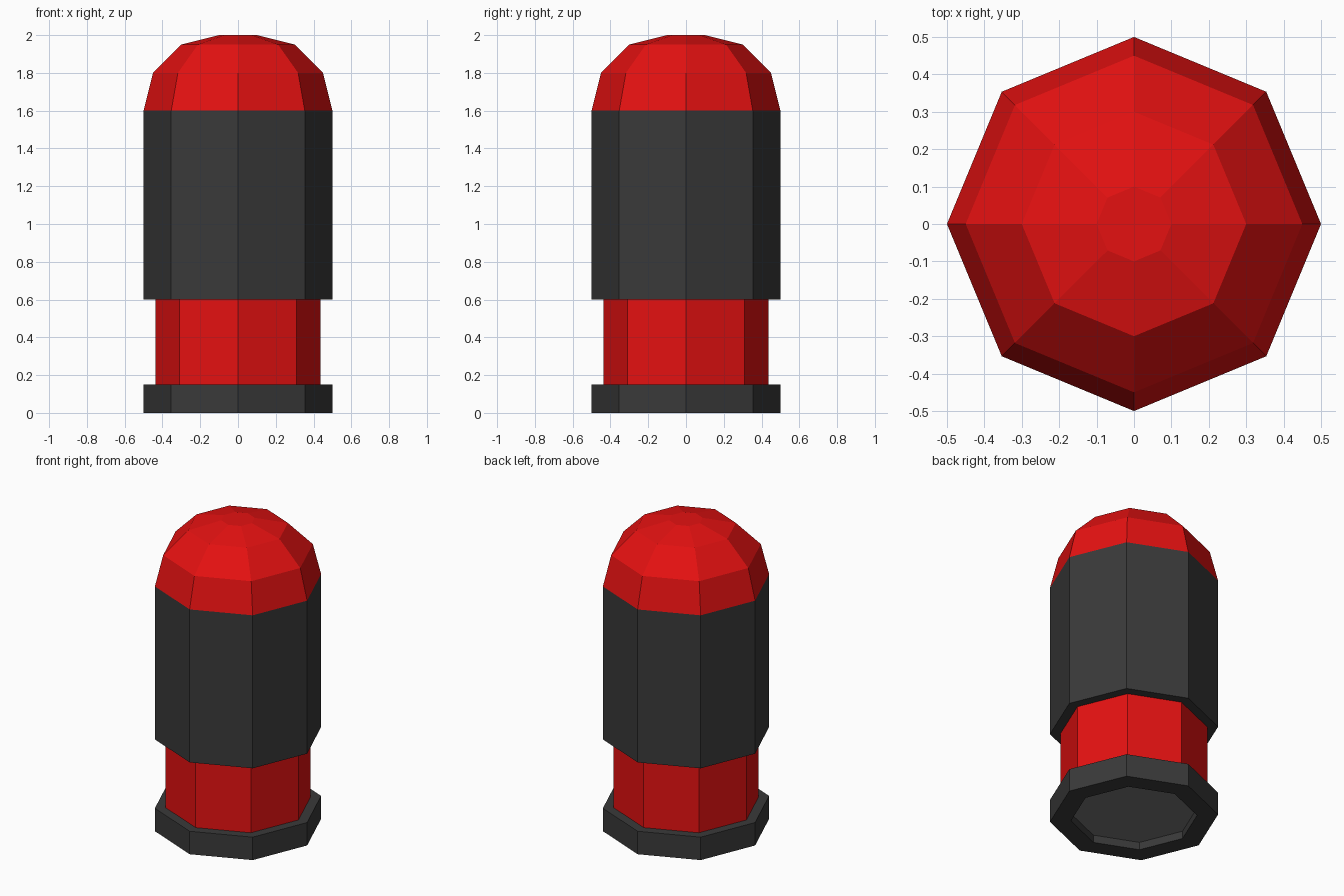
import bpy
import math

if "Cube" in bpy.data.objects:
    bpy.data.objects.remove(bpy.data.objects["Cube"])

SIDES = 8


def material(name, colour):
    mat = bpy.data.materials.new(name)
    mat.diffuse_color = (*colour, 1.0)
    mat.use_nodes = True
    mat.node_tree.nodes["Principled BSDF"].inputs["Base Color"].default_value = mat.diffuse_color
    return mat


red = material("red", (0.78, 0.0056, 0.0056))
dark = material("dark_grey", (0.042, 0.042, 0.042))
grey = material("mid_grey", (0.18, 0.18, 0.18))


def lathe(name, profile, mat, cap_start=False, cap_end=False):
    """Turn a (radius, z) profile, listed from underside to top, into an octagonal shell."""
    verts, faces = [], []
    for r, z in profile:
        for j in range(SIDES):
            a = 2 * math.pi * j / SIDES
            verts.append((r * math.cos(a), r * math.sin(a), z))
    for i in range(len(profile) - 1):
        for j in range(SIDES):
            k = (j + 1) % SIDES
            lo, hi = i * SIDES, (i + 1) * SIDES
            faces.append((lo + j, lo + k, hi + k, hi + j))
    if cap_start:
        faces.append(tuple(reversed(range(SIDES))))
    if cap_end:
        faces.append(tuple(range(len(verts) - SIDES, len(verts))))
    mesh = bpy.data.meshes.new(name)
    mesh.from_pydata(verts, [], faces)
    mesh.materials.append(mat)
    mesh.update()
    obj = bpy.data.objects.new(name, mesh)
    bpy.context.collection.objects.link(obj)
    return obj


# Base rim: recess wall, underside ring, outer wall and top ledge
lathe("base_rim", [(0.375, 0.05), (0.375, 0), (0.5, 0), (0.5, 0.15), (0.4375, 0.15)], dark)

# Recessed floor under the base
lathe("base_recess", [(0.375, 0.05)], grey, cap_start=True)

# Narrow neck
lathe("neck", [(0.4375, 0.15), (0.4375, 0.6)], red)

# Main casing with overhanging underside
lathe("casing", [(0.4375, 0.6), (0.5, 0.6), (0.5, 1.6)], dark)

# Faceted dome tip
lathe("dome", [(0.5, 1.6), (0.45, 1.8), (0.3, 1.95), (0.1, 2.0)], red, cap_end=True)
